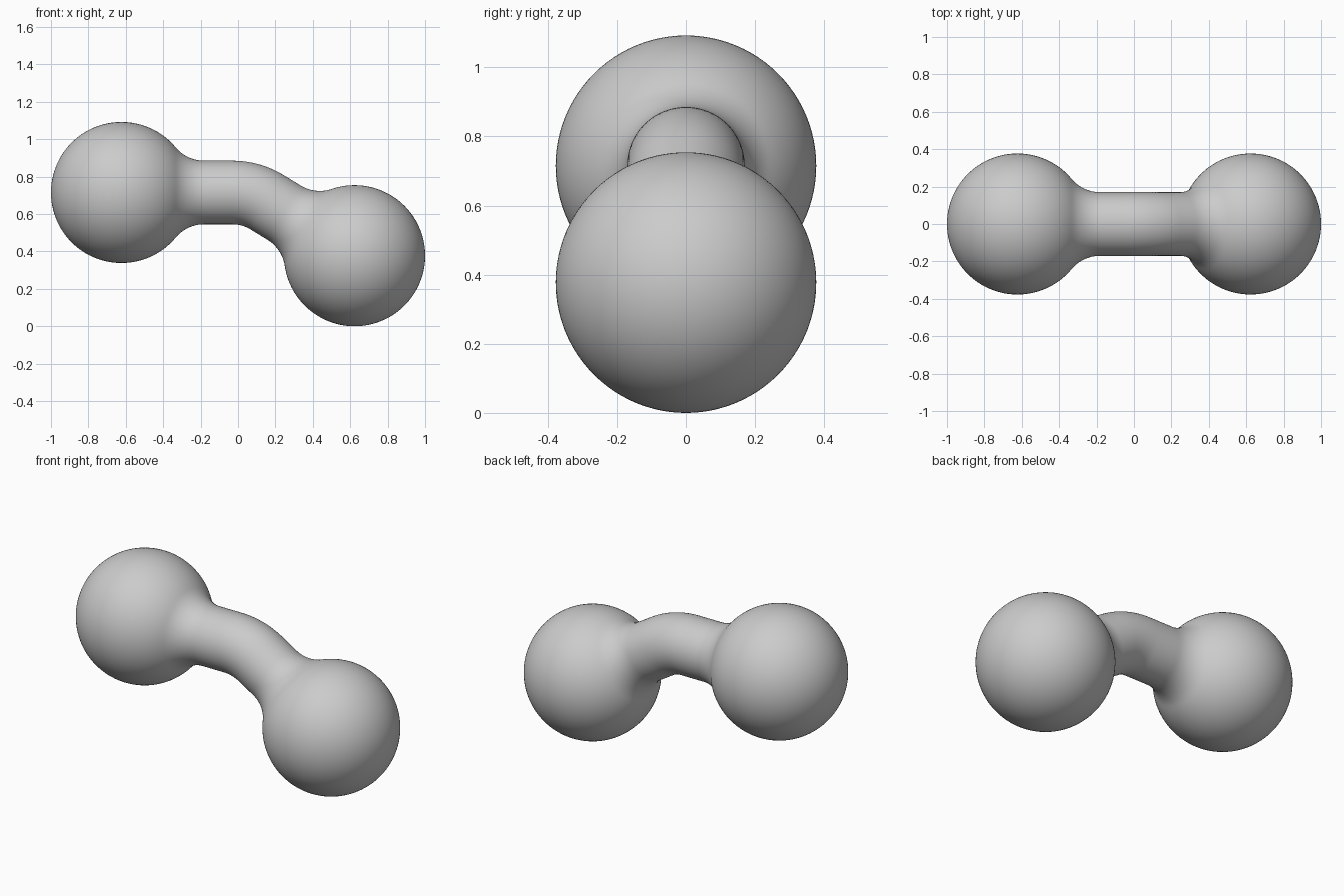
import bpy
import bmesh
from math import sin, cos, tan, atan2, acos, hypot, pi, sqrt
from mathutils import Vector

cube = bpy.data.objects.get("Cube")
if cube:
    bpy.data.objects.remove(cube, do_unlink=True)

SIDES = 96
BALL, TUBE, FILLET = 0.377, 0.17, 0.197
start = Vector((-0.623, 0, 0.715))
corner = Vector((0.07, 0, 0.715))
end = Vector((0.623, 0, 0.377))

# Centre line: straight run, arc, straight run down to the second ball
drop = end - corner
bend = atan2(-drop.z, drop.x)
cut = 0.1
bend_radius = cut / tan(bend / 2)
first = corner.x - start.x - cut
arc = bend_radius * bend
total = first + arc + drop.length - cut


def centre_line(s):
    """Point on the centre line and its downward angle at length s."""
    if s <= first:
        return start + Vector((s, 0, 0)), 0
    if s < first + arc:
        a = (s - first) / bend_radius
        offset = Vector((sin(a), 0, cos(a) - 1)) * bend_radius
        return start + Vector((first, 0, 0)) + offset, a
    return end - drop.normalized() * (total - s), bend


# Profile of one end: ball, then a tangent fillet into the tube
reach = sqrt((BALL + FILLET) ** 2 - (TUBE + FILLET) ** 2)
meet = atan2(TUBE + FILLET, reach)
half = []
for i in range(1, 49):
    a = pi + (meet - pi) * i / 48
    half.append((BALL * cos(a), BALL * sin(a)))
for i in range(1, 13):
    a = meet + (pi / 2 - meet) * i / 12
    half.append((reach - FILLET * cos(a), TUBE + FILLET * (1 - sin(a))))

# Full profile: the end, the plain tube, and the mirrored end
steps = 28
plain = [(reach + (total - 2 * reach) * i / steps, TUBE) for i in range(1, steps)]
profile = half + plain + [(total - s, r) for s, r in reversed(half)]

# Sweep the profile along the centre line
bm = bmesh.new()
rings = []
for s, r in profile:
    point, tilt = centre_line(s)
    up = Vector((sin(tilt), 0, cos(tilt)))
    ring = []
    for k in range(SIDES):
        a = 2 * pi * k / SIDES
        ring.append(bm.verts.new(point + up * r * cos(a) + Vector((0, r * sin(a), 0))))
    rings.append(ring)
for a, b in zip(rings, rings[1:]):
    for k in range(SIDES):
        n = (k + 1) % SIDES
        bm.faces.new((a[k], a[n], b[n], b[k]))

# Close the two poles
for ring, s in ((rings[0], -BALL), (rings[-1], total + BALL)):
    pole = bm.verts.new(centre_line(s)[0])
    for k in range(SIDES):
        bm.faces.new((pole, ring[k], ring[(k + 1) % SIDES]))
bmesh.ops.recalc_face_normals(bm, faces=bm.faces)
for face in bm.faces:
    face.smooth = True

mesh = bpy.data.meshes.new("bent_dumbbell")
bm.to_mesh(mesh)
bm.free()
body = bpy.data.objects.new("bent_dumbbell", mesh)
bpy.context.collection.objects.link(body)

# Plain grey surface
grey = bpy.data.materials.new("light_grey")
grey.use_nodes = True
colour = (0.6, 0.6, 0.6, 1)
grey.diffuse_color = colour
for node in grey.node_tree.nodes:
    if node.type == "BSDF_PRINCIPLED":
        node.inputs["Base Color"].default_value = colour
mesh.materials.append(grey)
